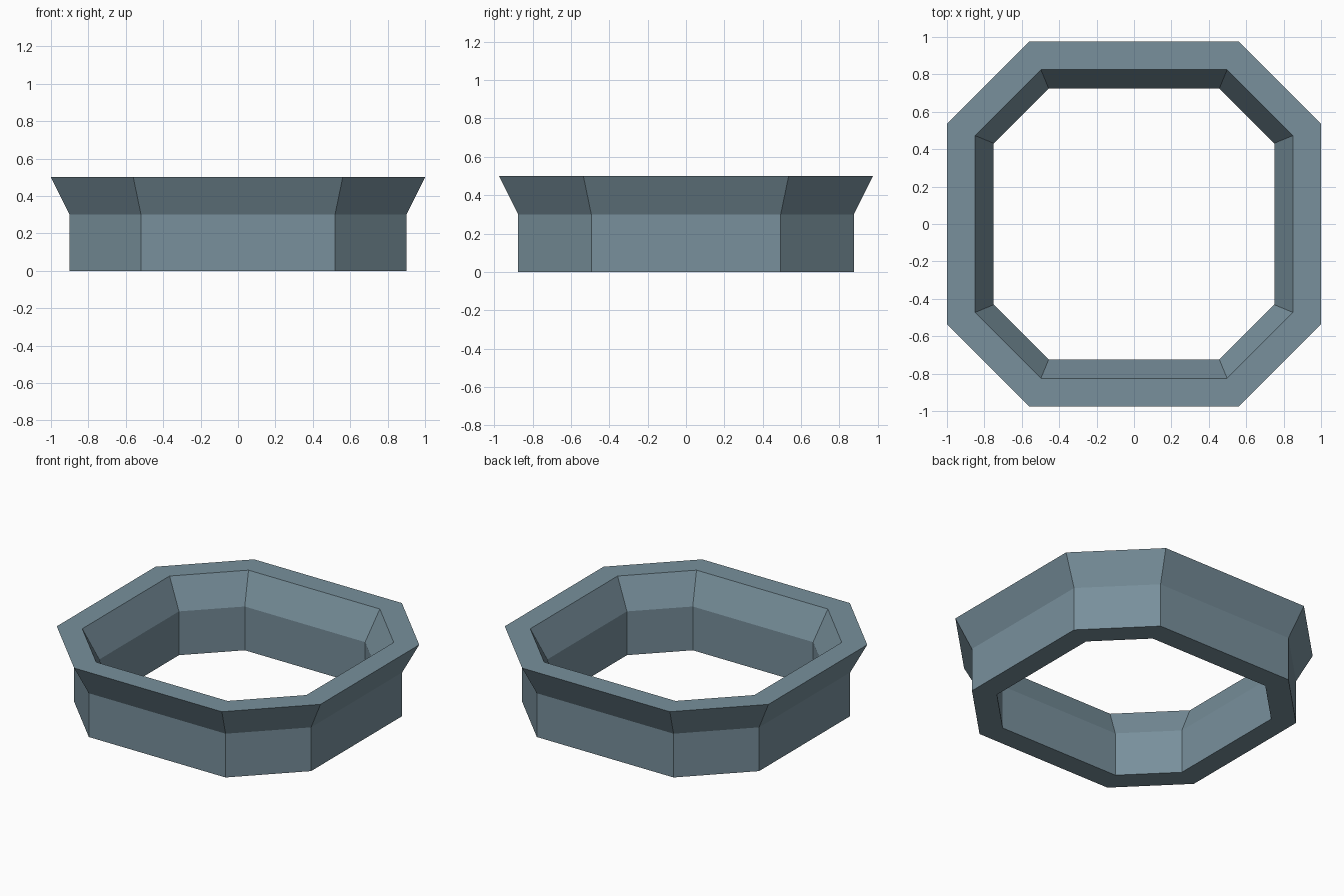
import bpy
import bmesh

cube = bpy.data.objects.get("Cube")
if cube:
    bpy.data.objects.remove(cube, do_unlink=True)

# Single blue-grey colour
mat = bpy.data.materials.new("blue_grey")
mat.use_nodes = True
colour = (0.188, 0.279, 0.332, 1.0)
mat.diffuse_color = colour
mat.node_tree.nodes["Principled BSDF"].inputs["Base Color"].default_value = colour

HALF_X, HALF_Y, CUT = 1.0, 0.975, 0.44
CUT_SHRINK = 2 - 2 ** 0.5  # keeps the wall equally thick at the corners


def octagon(bm, inset, z):
    """Chamfered rectangle, moved inwards by inset, as a ring of vertices."""
    x, y = HALF_X - inset, HALF_Y - inset
    c = CUT - inset * CUT_SHRINK
    quarter = [(x, y - c), (x - c, y)]
    points = []
    for sx, sy in ((1, 1), (-1, 1), (-1, -1), (1, -1)):
        corner = quarter if sx * sy > 0 else quarter[::-1]
        points += [(px * sx, py * sy) for px, py in corner]
    return [bm.verts.new((px, py, z)) for px, py in points]


# Closed wall section: (inset, height), up the outside and down the inside
section = [(0.1, 0), (0.1, 0.3), (0, 0.5), (0.15, 0.5), (0.25, 0.3), (0.25, 0)]

bm = bmesh.new()
rings = [octagon(bm, inset, z) for inset, z in section]
for a, b in zip(rings, rings[1:] + rings[:1]):
    for i in range(len(a)):
        j = (i + 1) % len(a)
        bm.faces.new((a[i], a[j], b[j], b[i]))
bmesh.ops.recalc_face_normals(bm, faces=bm.faces)

mesh = bpy.data.meshes.new("flared_octagonal_rim")
bm.to_mesh(mesh)
bm.free()
mesh.materials.append(mat)
bpy.context.collection.objects.link(bpy.data.objects.new("flared_octagonal_rim", mesh))
